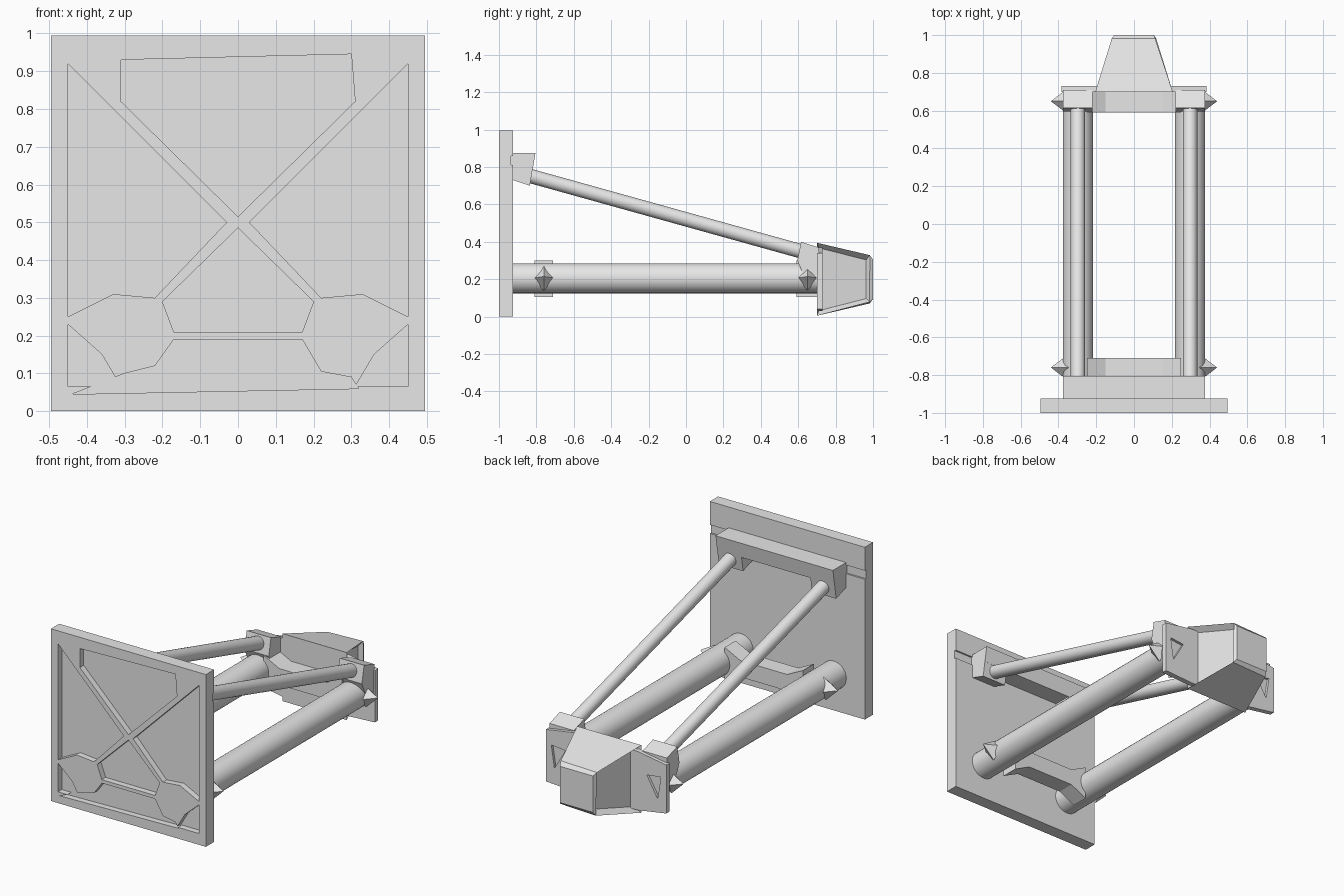
import bpy, bmesh, math
from mathutils import Vector

old = bpy.data.objects.get("Cube")
if old:
    bpy.data.objects.remove(old, do_unlink=True)

grey = bpy.data.materials.new("plain_grey")
grey.use_nodes = True
grey.diffuse_color = (0.8, 0.8, 0.8, 1)
grey.node_tree.nodes["Principled BSDF"].inputs["Base Color"].default_value = (0.8, 0.8, 0.8, 1)

SIDES = (("right", -1), ("left", 1))


def finish(name, bm):
    bmesh.ops.recalc_face_normals(bm, faces=bm.faces[:])
    mesh = bpy.data.meshes.new(name)
    bm.to_mesh(mesh)
    bm.free()
    mesh.materials.append(grey)
    obj = bpy.data.objects.new(name, mesh)
    bpy.context.collection.objects.link(obj)
    return obj


def prism(name, points, axis, start, end):
    """Extrude a profile: axis 'y' takes (x, z) points, axis 'x' takes (y, z)."""
    bm = bmesh.new()
    place = (lambda p, d: (p[0], d, p[1])) if axis == "y" else (lambda p, d: (d, p[0], p[1]))
    rings = [[bm.verts.new(place(p, d)) for p in points] for d in (start, end)]
    for ring in rings:
        bm.faces.new(ring)
    n = len(points)
    for i in range(n):
        j = (i + 1) % n
        bm.faces.new((rings[0][i], rings[0][j], rings[1][j], rings[1][i]))
    return finish(name, bm)


def rod(name, a, b, r1, r2=None, sides=32):
    a, b = Vector(a), Vector(b)
    bm = bmesh.new()
    bmesh.ops.create_cone(bm, cap_ends=True, segments=sides, radius1=r1,
                          radius2=r1 if r2 is None else r2, depth=(b - a).length)
    bmesh.ops.rotate(bm, verts=bm.verts[:],
                     matrix=(b - a).to_track_quat("Z", "Y").to_matrix())
    bmesh.ops.translate(bm, verts=bm.verts[:], vec=(a + b) / 2)
    return finish(name, bm)


def smooth(obj):
    bpy.ops.object.select_all(action="DESELECT")
    obj.select_set(True)
    bpy.context.view_layer.objects.active = obj
    bpy.ops.object.shade_smooth_by_angle(angle=math.radians(35))


def cut(obj, cutter):
    bpy.context.view_layer.objects.active = obj
    mod = obj.modifiers.new("pocket", "BOOLEAN")
    mod.operation = "DIFFERENCE"
    mod.solver = "EXACT"
    mod.object = cutter
    bpy.ops.object.modifier_apply(modifier=mod.name)
    bpy.data.objects.remove(cutter, do_unlink=True)


def rect(x0, x1, z0, z1):
    return [(x0, z0), (x1, z0), (x1, z1), (x0, z1)]


# Mounting plate with crossed ribs, round bosses and a seat groove behind
plate = prism("mounting_plate", rect(-0.495, 0.495, 0, 0.995), "y", -1, -0.925)
side_pocket = [(0.45, 0.92), (0.03, 0.5), (0.22, 0.3), (0.33, 0.31), (0.45, 0.25)]
pockets = [
    [(-0.31, 0.93), (0.3, 0.945), (0.31, 0.82), (0, 0.515), (-0.31, 0.82)],
    [(0, 0.485), (0.2, 0.29), (0.17, 0.21), (-0.17, 0.21), (-0.2, 0.29)],
    [(-0.17, 0.19), (0.17, 0.19), (0.22, 0.105), (0.3, 0.09), (0.32, 0.06),
     (-0.44, 0.045), (-0.3, 0.1), (-0.22, 0.12)],
    side_pocket,
    [(-x, z) for x, z in side_pocket],
]
for points in pockets:
    cut(plate, prism("pocket_cutter", points, "y", -1.1, -0.965))
for _, s in SIDES:
    corner = [(0.45 * s, 0.23), (0.36 * s, 0.15), (0.31 * s, 0.065), (0.45 * s, 0.065)]
    cut(plate, prism("corner_cutter", corner, "y", -1.1, -0.965))
cut(plate, prism("groove_cutter", rect(-0.6, 0.6, 0.81, 0.86), "y", -0.935, -0.8))

# Upper beam fixed to the plate, with a lug at each end
prism("upper_beam", [(-0.935, 0.875), (-0.805, 0.875), (-0.82, 0.785), (-0.935, 0.785)],
      "x", -0.375, 0.375)
for side, s in SIDES:
    prism(side + "_beam_lug", [(-0.925, 0.79), (-0.82, 0.79), (-0.835, 0.7), (-0.925, 0.73)],
          "x", 0.22 * s, 0.375 * s)

# Lower tubes, sloping rods and their far lugs
for side, s in SIDES:
    x = 0.297 * s
    smooth(rod(side + "_lower_tube", (x, -0.93, 0.205), (x, 0.71, 0.205), 0.08))
    smooth(rod(side + "_brace_rod", (x, -0.85, 0.757), (x, 0.66, 0.337), 0.038))
    prism(side + "_rod_lug",
          [(0.615, 0.4), (0.71, 0.37), (0.71, 0.22), (0.63, 0.22), (0.595, 0.3)],
          "x", 0.22 * s, 0.375 * s)

# Flared cross ties between the tubes and pointed pins outside them
half = [(0.25, 0.3), (0.15, 0.25), (-0.15, 0.25), (-0.25, 0.3)]
tie = half + [(-x, 0.405 - z) for x, z in half]
for place, y0, y1 in (("near", -0.81, -0.71), ("far", 0.59, 0.71)):
    prism(place + "_cross_tie", tie, "y", y0, y1)
    for side, s in SIDES:
        y = (y0 + y1) / 2
        rod(place + "_" + side + "_pin", (0.355 * s, y, 0.205), (0.44 * s, y, 0.215),
            0.065, 0, 4)

# Thin end flange behind the tubes, with a small opening on each side
flange = prism("end_flange",
               [(-0.385, 0.06), (-0.2, 0.03), (0.2, 0.03), (0.385, 0.04),
                (0.385, 0.34), (0.2, 0.37), (-0.2, 0.37), (-0.385, 0.34)],
               "y", 0.7, 0.73)
for _, s in SIDES:
    hole = [(0.26 * s, 0.25), (0.35 * s, 0.26), (0.33 * s, 0.13)]
    cut(flange, prism("hole_cutter", hole, "y", 0.715, 0.8))

# Tapered end block with bevelled tip and recessed sides
bm = bmesh.new()
bmesh.ops.create_cube(bm, size=2)
for v in bm.verts:
    tip = v.co.y > 0
    v.co = Vector((v.co.x * (0.125 if tip else 0.205),
                   1.0 if tip else 0.7,
                   0.2 + v.co.z * (0.125 if tip else 0.195)))
bm.normal_update()
sides = [f for f in bm.faces if abs(f.normal.x) > 0.7]
bmesh.ops.inset_individual(bm, faces=sides, thickness=0.035, depth=-0.04)
tip_edges = [e for e in bm.edges if all(v.co.y > 0.999 for v in e.verts)]
bmesh.ops.bevel(bm, geom=tip_edges, offset=0.02, segments=1, affect="EDGES")
finish("end_block", bm)
